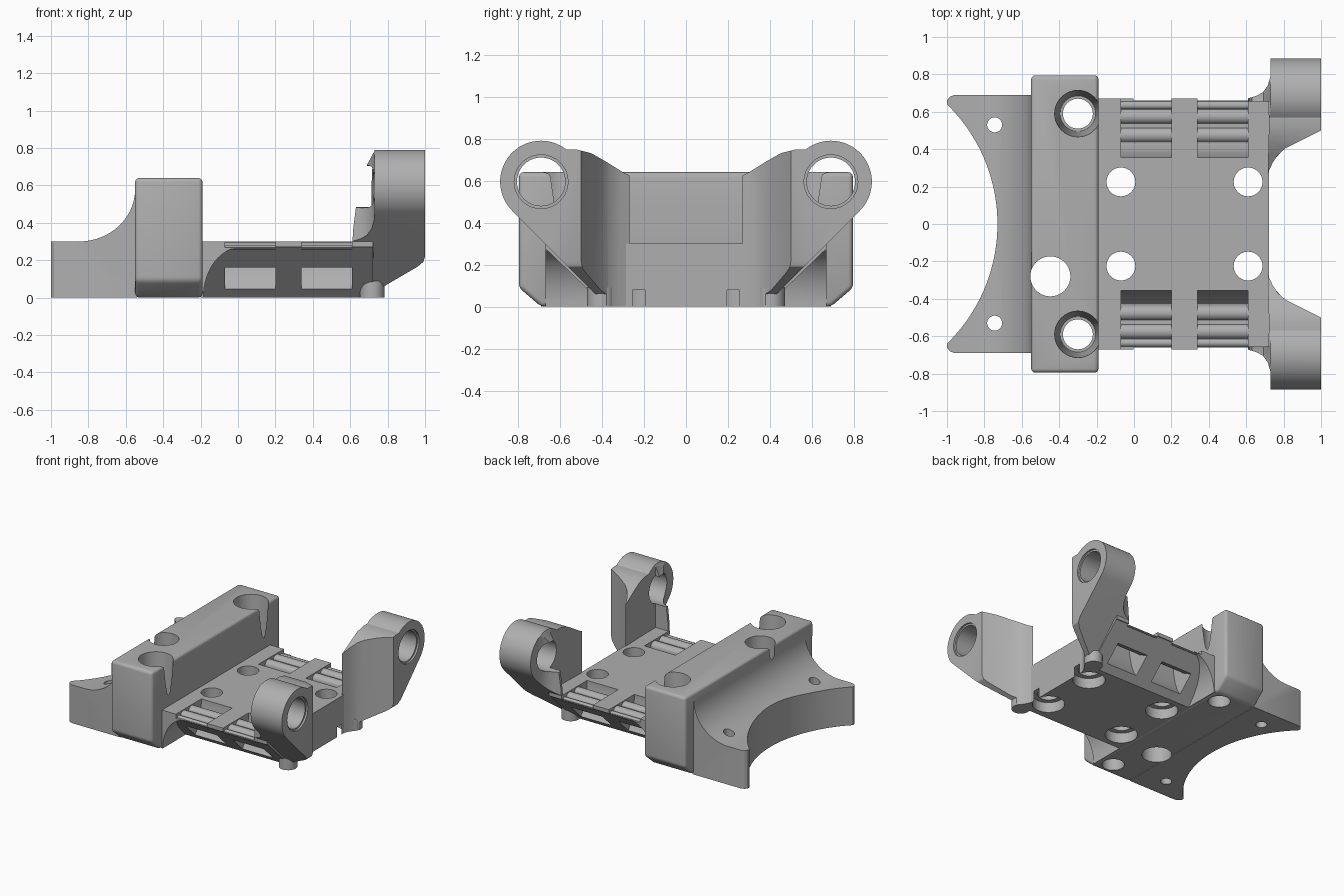
import bpy, bmesh
from math import sin, cos, pi, radians, sqrt
from mathutils import Vector

if "Cube" in bpy.data.objects:
    bpy.data.objects.remove(bpy.data.objects["Cube"])

grey = bpy.data.materials.new("plain grey")
grey.use_nodes = True
grey.diffuse_color = (0.43, 0.43, 0.43, 1)
grey.node_tree.nodes["Principled BSDF"].inputs["Base Color"].default_value = (0.43, 0.43, 0.43, 1)


def finish(name, bm):
    bmesh.ops.recalc_face_normals(bm, faces=bm.faces)
    mesh = bpy.data.meshes.new(name)
    bm.to_mesh(mesh)
    bm.free()
    mesh.materials.append(grey)
    obj = bpy.data.objects.new(name, mesh)
    bpy.context.collection.objects.link(obj)
    return obj


def prism(name, pts, axis, a, b):
    """Extrude a 2D outline along one axis from a to b."""
    place = {"x": lambda p, t: (t, p[0], p[1]),
             "y": lambda p, t: (p[0], t, p[1]),
             "z": lambda p, t: (p[0], p[1], t)}[axis]
    bm = bmesh.new()
    face = bm.faces.new([bm.verts.new(place(p, a)) for p in pts])
    ext = bmesh.ops.extrude_face_region(bm, geom=[face])
    shift = Vector(place((0, 0), b - a))
    bmesh.ops.translate(bm, vec=shift,
                        verts=[v for v in ext["geom"] if isinstance(v, bmesh.types.BMVert)])
    return finish(name, bm)


def arc(cx, cy, rx, ry, start, end, n=16):
    angles = [radians(start + (end - start) * i / n) for i in range(n + 1)]
    return [(cx + rx * cos(t), cy + ry * sin(t)) for t in angles]


def disc(cx, cy, r, n=40):
    return arc(cx, cy, r, r, 0, 360, n)[:-1]


def cylinder(name, axis, c, r, a, b):
    return prism(name, disc(c[0], c[1], r), axis, a, b)


def cone(name, x, y, r1, r2, z1, z2):
    bm = bmesh.new()
    bmesh.ops.create_cone(bm, cap_ends=True, segments=40, radius1=r1, radius2=r2, depth=z2 - z1)
    bmesh.ops.translate(bm, vec=(x, y, (z1 + z2) / 2), verts=bm.verts)
    return finish(name, bm)


def bake(obj):
    graph = bpy.context.evaluated_depsgraph_get()
    mesh = bpy.data.meshes.new_from_object(obj.evaluated_get(graph))
    obj.modifiers.clear()
    obj.data = mesh


def combine(obj, tool, op="DIFFERENCE", keep=False):
    mod = obj.modifiers.new("cut", "BOOLEAN")
    mod.operation, mod.object, mod.solver = op, tool, "EXACT"
    bake(obj)
    if not keep:
        bpy.data.objects.remove(tool)


def flip(pts, s):
    return [(x * s, y) for x, y in pts]


# Flange with a concave end and a swept rise to the cradle
rise = [(-1, 0), (-0.54, 0), (-0.54, 0.58)] + arc(-0.85, 0.58, 0.3, 0.28, 0, -90) + [(-1, 0.3)]
flange = prism("flange", rise, "y", -0.8, 0.8)
hollow = [(-1.624 + sqrt(0.894 ** 2 - y * y), y) for y in [0.64 * (i / 16 - 1) for i in range(33)]]
corner = [(-1, 0.66), (-0.985, 0.68), (-0.96, 0.69), (-0.5, 0.69)]
plan = hollow + corner + [(x, -y) for x, y in reversed(corner)]
combine(flange, prism("flange_plan", plan, "z", -0.1, 1), "INTERSECT")
for s in (1, -1):
    combine(flange, cylinder("screw_cut", "z", (-0.745, 0.53 * s), 0.04, -0.1, 1))

# Tall cross cradle with chamfered feet and softened edges
half = [(0.69, 0), (0.795, 0.09), (0.795, 0.64)]
cradle = prism("cradle", half + [(-y, z) for y, z in reversed(half)], "x", -0.55, -0.19)
bevel = cradle.modifiers.new("soft", "BEVEL")
bevel.width, bevel.segments, bevel.limit_method = 0.022, 3, "ANGLE"
bake(cradle)

# Deck with sloped, rounded undersides
deck = prism("deck", [(-0.2, -0.67), (0.722, -0.67), (0.722, 0.67), (-0.2, 0.67)], "z", 0, 0.3)
for s in (1, -1):
    under = [(1, -0.1), (-0.185, -0.1)] + arc(0.02, 0, 0.205, 0.27, 180, 90) + [(1, 0.27)]
    cutter = prism("underside_cut", under, "y", 0.2 * s, 0.9 * s)
    wedge = [(0.28, -0.1), (0.9, -0.1), (0.9, 0.5)]
    combine(cutter, prism("wedge", flip(wedge, s), "x", -0.5, 1.5), "INTERSECT")
    combine(deck, cutter)

# Curved strap ducts and ridged strap beds
for s in (1, -1):
    for x0 in (-0.07, 0.34):
        x1 = x0 + 0.27
        duct = [(0.355, 0.35), (0.355, 0.26), (0.375, 0.16), (0.40, 0.09), (0.45, 0.02),
                (0.60, 0.15), (0.54, 0.165), (0.47, 0.20), (0.44, 0.24), (0.43, 0.35)]
        combine(deck, prism("duct_cut", flip(duct, s), "x", x0, x1))
        bed = [(0.42, 0.35), (0.42, 0.268), (0.7, 0.268), (0.7, 0.35)]
        combine(deck, prism("bed_cut", flip(bed, s), "x", x0, x1))
        for y, r in ((0.475, 0.04), (0.575, 0.04), (0.635, 0.022)):
            ridge = arc(y, 0.258, r, r * 0.9, 0, 180, 12)
            prism("strap_ridge", flip(ridge, s), "x", x0, x1)

# Bolt holes with recesses below the deck
for x in (-0.07, 0.61):
    for y in (-0.225, 0.225):
        combine(deck, cylinder("bolt_cut", "z", (x, y), 0.077, -0.1, 0.5))
        combine(deck, cylinder("recess_cut", "z", (x, y), 0.116, -0.1, 0.08))

# Tapered bores in the cradle ends, and the single large passage
for s in (1, -1):
    for tool in (cone("bore_cut", -0.3, 0.59 * s, 0.095, 0.125, 0.12, 0.65),
                 cylinder("through_cut", "z", (-0.3, 0.59 * s), 0.08, -0.1, 0.3)):
        combine(deck, tool, keep=True)
        combine(cradle, tool)
passage = cylinder("passage_cut", "z", (-0.447, -0.28), 0.107, -0.1, 1)
combine(flange, passage, keep=True)
combine(cradle, passage)

# Arms with an eye at the top: three outlines intersected
eye = (0.69, 0.595)
side = (arc(*eye, 0.195, 0.195, -45, 128, 32)
        + [(0.52, 0.748), (0.45, 0.73), (0.38, 0.69), (0.30, 0.64), (0.26, 0.62), (0.26, 0), (0.371, 0)])
front = [(0.6, 0), (0.78, 0), (0.78, 0.06), (0.96, 0.165), (0.99, 0.19), (1, 0.22), (1, 0.8),
         (0.73, 0.8), (0.73, 0.785), (0.69, 0.71), (0.655, 0.6), (0.63, 0.48), (0.615, 0.36), (0.61, 0.25)]
above = [(0.715, 0.27), (0.74, 0.325), (0.77, 0.37), (0.81, 0.405), (1, 0.5), (1, 0.95),
         (0.73, 0.95), (0.73, 0.79), (0.715, 0.74), (0.69, 0.705), (0.655, 0.685), (0.61, 0.672),
         (0.61, 0.655), (0.725, 0.655)]
for s, label in ((1, "back"), (-1, "front")):
    arm = prism(label + "_arm", flip(side, s), "x", 0.6, 1)
    combine(arm, prism("front_outline", front, "y", -1, 1), "INTERSECT")
    combine(arm, prism("plan_outline", [(x, y * s) for x, y in above], "z", -0.1, 1), "INTERSECT")
    combine(arm, cylinder("eye_cut", "x", (eye[0] * s, eye[1]), 0.115, 0.5, 1.2))
    combine(arm, cylinder("eye_rim_cut", "x", (eye[0] * s, eye[1]), 0.128, 0.985, 1.2))
    cylinder(label + "_peg", "z", (0.718, 0.405 * s), 0.066, 0, 0.09)

# Smooth curved walls, keep crisp edges
for obj in bpy.context.collection.objects:
    obj.select_set(obj.type == "MESH" and grey.name in obj.data.materials)
    if obj.select_get():
        bpy.context.view_layer.objects.active = obj
bpy.ops.object.shade_smooth_by_angle(angle=radians(30))
